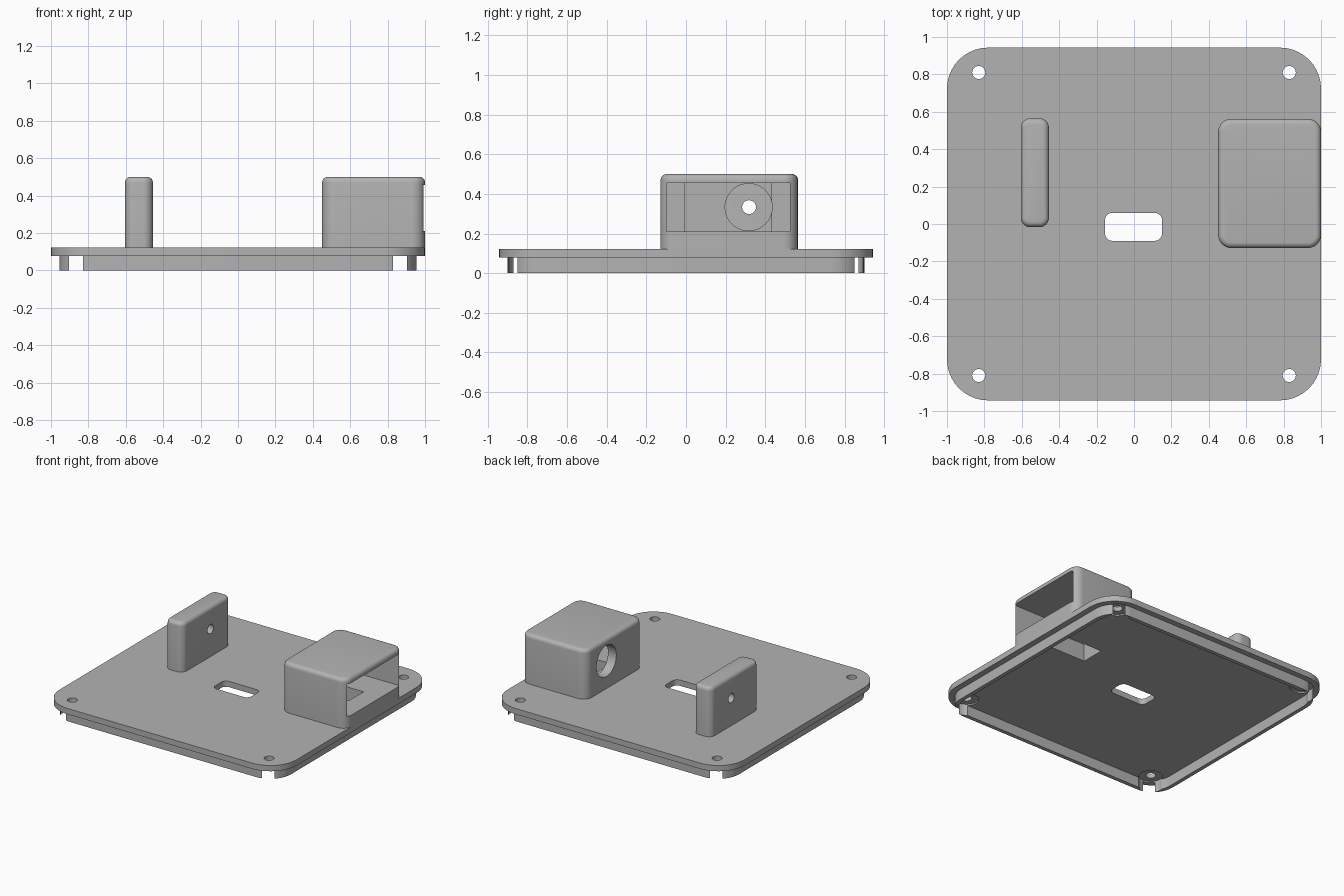
import bpy, bmesh, math

cube = bpy.data.objects.get("Cube")
if cube:
    bpy.data.objects.remove(cube, do_unlink=True)

PLATE_BOTTOM, PLATE_TOP, TOWER_TOP = 0.078, 0.122, 0.5
AXIS_Y, AXIS_Z = 0.316, 0.333

grey = bpy.data.materials.new("light_grey_plastic")
grey.use_nodes = True
COLOUR = (0.45, 0.45, 0.45, 1)
grey.diffuse_color = COLOUR
grey.node_tree.nodes["Principled BSDF"].inputs["Base Color"].default_value = COLOUR


def add_object(name, bm):
    bmesh.ops.recalc_face_normals(bm, faces=bm.faces)
    mesh = bpy.data.meshes.new(name)
    bm.to_mesh(mesh)
    bm.free()
    mesh.materials.append(grey)
    obj = bpy.data.objects.new(name, mesh)
    bpy.context.collection.objects.link(obj)
    return obj


def block(name, xs, ys, zs, radius=0, top_fillet=0, steps=10):
    """Upright prism with rounded corners and an optional rounded top rim."""
    bm = bmesh.new()
    points = []
    corners = [(xs[1], ys[1], -1, -1), (xs[0], ys[1], 1, -1),
               (xs[0], ys[0], 1, 1), (xs[1], ys[0], -1, 1)]
    for i, (x, y, sx, sy) in enumerate(corners):
        if not radius:
            points.append((x, y))
            continue
        for k in range(steps + 1):
            a = math.pi / 2 * (i + k / steps)
            points.append((x + radius * (sx + math.cos(a)), y + radius * (sy + math.sin(a))))
    base = bm.faces.new([bm.verts.new((x, y, zs[0])) for x, y in points])
    bmesh.ops.extrude_face_region(bm, geom=[base], use_keep_orig=True)
    bm.verts.ensure_lookup_table()
    for v in bm.verts[len(points):]:
        v.co.z = zs[1]
    if top_fillet:
        rim = [e for e in bm.edges if all(abs(v.co.z - zs[1]) < 1e-5 for v in e.verts)]
        bmesh.ops.bevel(bm, geom=rim, offset=top_fillet, segments=5, profile=0.5, affect='EDGES')
    return add_object(name, bm)


def cylinder(name, centre, radius, length, along_x=False):
    bm = bmesh.new()
    bmesh.ops.create_cone(bm, cap_ends=True, segments=40, radius1=radius,
                          radius2=radius, depth=length)
    obj = add_object(name, bm)
    obj.location = centre
    if along_x:
        obj.rotation_euler.y = math.pi / 2
    return obj


def cut(obj, cutters):
    """Subtract each cutter from the object, then remove the cutter."""
    for cutter in cutters:
        cutter.hide_render = True
        mod = obj.modifiers.new("cut", 'BOOLEAN')
        mod.operation = 'DIFFERENCE'
        mod.solver = 'EXACT'
        mod.object = cutter
        bpy.context.view_layer.update()
        bpy.context.view_layer.objects.active = obj
        bpy.ops.object.modifier_apply(modifier=mod.name)
        bpy.data.objects.remove(cutter, do_unlink=True)


def screw_cylinders(radius, z, length):
    return [cylinder("screw_cutter", (sx * 0.83, sy * 0.81, z), radius, length)
            for sx in (-1, 1) for sy in (-1, 1)]


def cable_cutter():
    return block("cable_cutter", (0.55, 0.85), (0.12, 0.3), (0, 0.26))


# Base plate with screw holes, shallow counterbores and cable openings
plate = block("base_plate", (-1, 1), (-0.943, 0.943), (PLATE_BOTTOM, PLATE_TOP), 0.22)
cut(plate, screw_cylinders(0.035, 0.1, 0.2)
    + screw_cylinders(0.083, PLATE_BOTTOM, 0.02)
    + [block("slot_cutter", (-0.155, 0.15), (-0.09, 0.06), (0, 0.2), 0.04), cable_cutter()])

# Locating lip under the plate, relieved around the screws
lip = block("locating_lip", (-0.955, 0.955), (-0.9, 0.9), (0, PLATE_BOTTOM), 0.175)
cut(lip, [block("lip_cutter", (-0.925, 0.925), (-0.87, 0.87), (-0.1, 0.2), 0.145)]
    + screw_cylinders(0.083, PLATE_BOTTOM / 2, 0.3))

# Motor housing: stepped pocket open on the side, shaft hole facing the post
housing = block("motor_housing", (0.45, 1), (-0.128, 0.562), (PLATE_TOP, TOWER_TOP), 0.07, 0.03)
pocket_z = (0.21, 0.456)
cut(housing, [block("flange_cutter", (0.6, 1.1), (-0.098, 0.524), pocket_z),
              block("body_cutter", (0.52, 0.8), (-0.005, 0.432), pocket_z),
              cylinder("shaft_cutter", (0.5, AXIS_Y, AXIS_Z), 0.119, 0.2, True),
              cable_cutter()])

# Pivot post with a through hole on the same axis
post = block("pivot_post", (-0.605, -0.455), (-0.017, 0.565), (PLATE_TOP, TOWER_TOP), 0.05, 0.03)
cut(post, [cylinder("pivot_cutter", (-0.53, AXIS_Y + 0.002, AXIS_Z), 0.035, 0.4, True)])

# Smooth the curved surfaces, keep the edges crisp
bpy.ops.object.select_all(action='DESELECT')
for part in (plate, lip, housing, post):
    part.select_set(True)
bpy.context.view_layer.objects.active = plate
bpy.ops.object.shade_smooth_by_angle(angle=math.radians(30))
